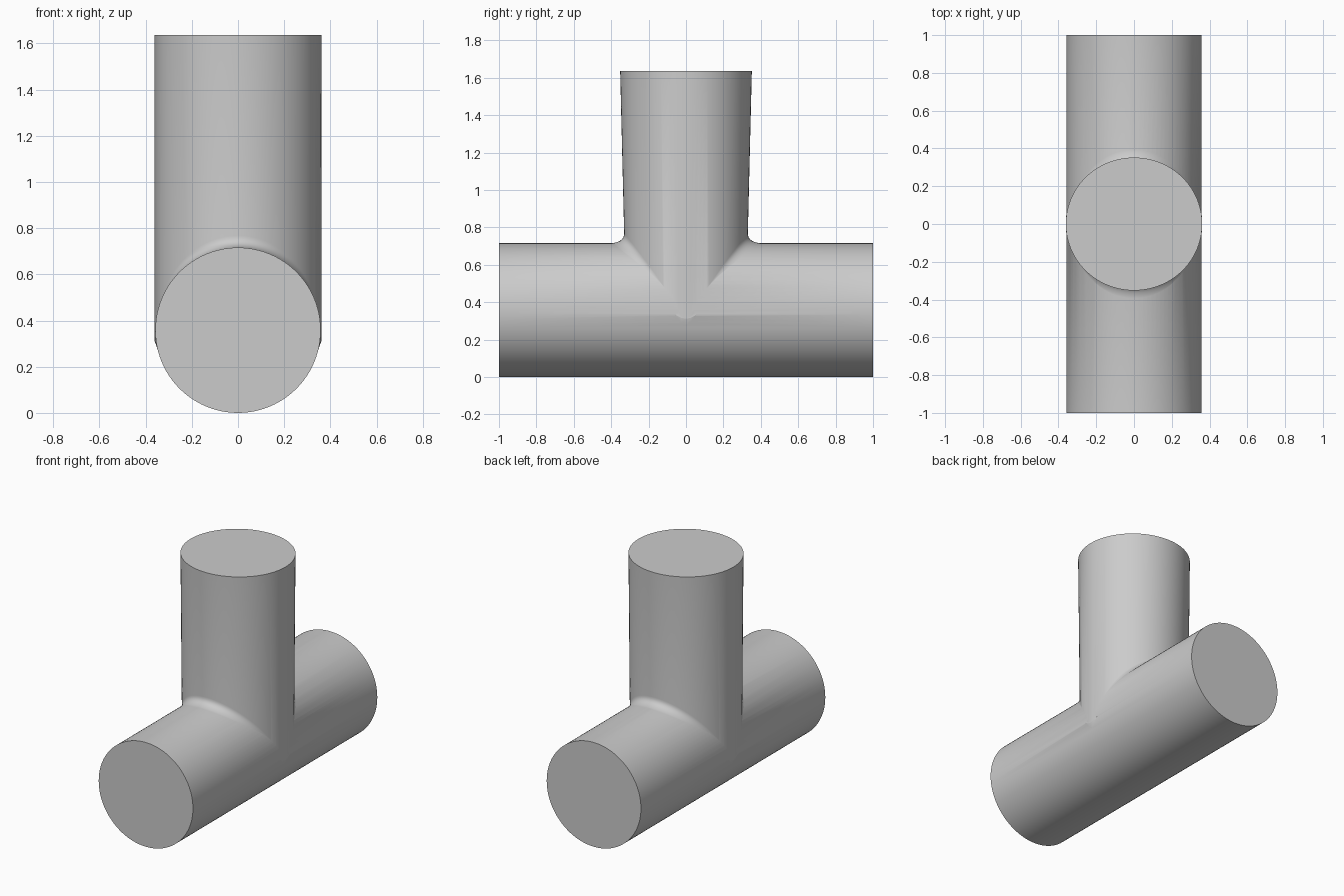
import bpy, bmesh, math
from mathutils import Vector

cube = bpy.data.objects.get("Cube")
if cube:
    bpy.data.objects.remove(cube, do_unlink=True)

R = 0.358          # main pipe radius, also its axis height
HALF = 1.0         # half length of the main pipe
RX = 0.361         # branch radius across the pipe
TOP = 1.636        # branch height
SEG = 96
STEPS = 8          # fillet resolution

grey = bpy.data.materials.new("plain grey")
grey.use_nodes = True
colour = (0.6, 0.6, 0.6, 1)
grey.diffuse_color = colour
grey.node_tree.nodes["Principled BSDF"].inputs["Base Color"].default_value = colour


def make_object(name, bm):
    bmesh.ops.recalc_face_normals(bm, faces=bm.faces)
    mesh = bpy.data.meshes.new(name)
    bm.to_mesh(mesh)
    bm.free()
    mesh.materials.append(grey)
    obj = bpy.data.objects.new(name, mesh)
    bpy.context.collection.objects.link(obj)
    return obj


def loft(name, rings, end_point=None):
    """Bridge closed rings; cap the start flat and the end flat or to a point."""
    bm = bmesh.new()
    loops = [[bm.verts.new(p) for p in ring] for ring in rings]
    for a, b in zip(loops, loops[1:]):
        for i in range(SEG):
            j = (i + 1) % SEG
            bm.faces.new((a[i], a[j], b[j], b[i]))
    bm.faces.new(loops[0])
    if end_point is None:
        bm.faces.new(loops[-1])
    else:
        tip = bm.verts.new(end_point)
        for i in range(SEG):
            bm.faces.new((loops[-1][i], loops[-1][(i + 1) % SEG], tip))
    return make_object(name, bm)


angles = [2 * math.pi * i / SEG for i in range(SEG)]


def branch_wall(a, z):
    """Point on the branch, which widens slightly front to back as it rises."""
    ry = 0.33 + 0.022 * (z - 0.74) / (TOP - 0.74)
    return Vector((RX * math.cos(a), ry * math.sin(a), z))


def branch_column(a):
    """Points from the top rim down the wall, round the fillet and into the pipe."""
    s = abs(math.sin(a))
    x = RX * math.cos(a)
    saddle = R + math.sqrt(max(0, R * R - x * x)) - 0.045 * (1 - s) ** 2
    start = branch_wall(a, saddle + 0.05 * s + 0.002)
    corner = branch_wall(a, saddle)
    foot = corner + Vector((0, 0.09 * math.sin(a), -0.002))
    column = [branch_wall(a, TOP)]
    for k in range(STEPS + 1):
        t = k / STEPS
        column.append(start * (1 - t) ** 2 + corner * 2 * t * (1 - t) + foot * t * t)
    column.append(Vector((foot.x * 0.93, foot.y * 0.93, foot.z - 0.07)))
    return column


# Main pipe, lying front to back
pipe = loft("pipe_tee", [
    [(R * math.cos(a), y, R + R * math.sin(a)) for a in angles]
    for y in (-HALF, HALF)])

# Upright branch with a blended foot
columns = [branch_column(a) for a in angles]
branch = loft("branch", list(zip(*columns)), (0, 0, 0.3))
branch.hide_render = True

# Join both into one solid
bpy.context.view_layer.objects.active = pipe
pipe.select_set(True)
join = pipe.modifiers.new("join", 'BOOLEAN')
join.operation = 'UNION'
join.solver = 'EXACT'
join.object = branch
bpy.ops.object.modifier_apply(modifier=join.name)
bpy.data.objects.remove(branch, do_unlink=True)

bpy.ops.object.shade_smooth_by_angle(angle=math.radians(40))
